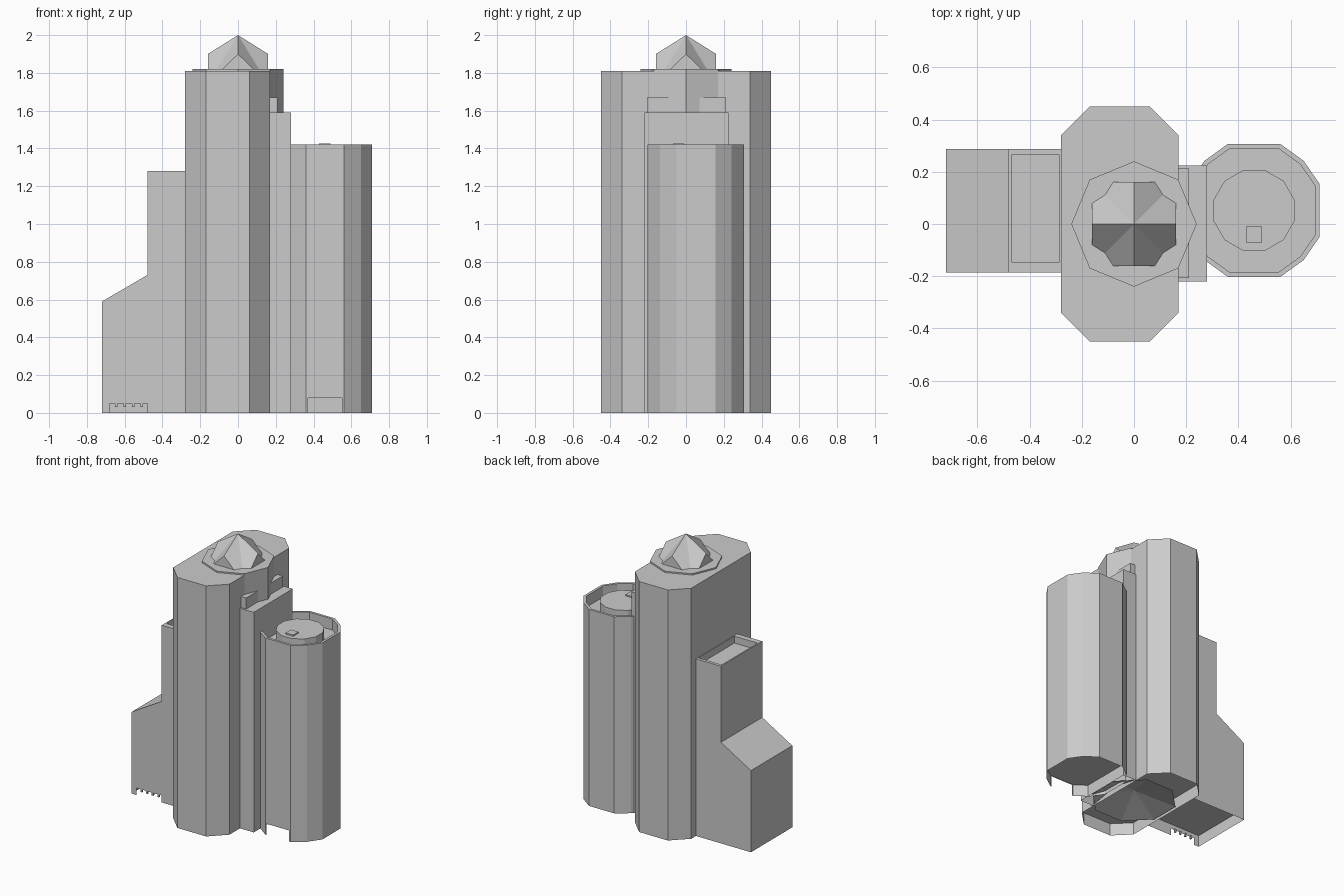
import bpy, bmesh, math

if "Cube" in bpy.data.objects:
    bpy.data.objects.remove(bpy.data.objects["Cube"])


def make(name, faces):
    """Flat-faced object from polygons given as lists of points."""
    bm = bmesh.new()
    for f in faces:
        bm.faces.new([bm.verts.new(p) for p in f])
    bmesh.ops.remove_doubles(bm, verts=bm.verts, dist=0.0005)
    bmesh.ops.recalc_face_normals(bm, faces=bm.faces)
    me = bpy.data.meshes.new(name)
    bm.to_mesh(me)
    bm.free()
    ob = bpy.data.objects.new(name, me)
    bpy.context.collection.objects.link(ob)
    return ob


def ring(pts, z):
    return [(x, y, z) for x, y in pts]


def strip(a, b):
    n = len(a)
    return [[a[i], a[(i + 1) % n], b[(i + 1) % n], b[i]] for i in range(n)]


def prism(name, pts, z0, z1, bottom=False):
    a, b = ring(pts, z0), ring(pts, z1)
    return make(name, strip(a, b) + [b] + ([a] if bottom else []))


def recess(outer, inner, z, floor):
    """Parapet rim, its inner walls and the sunken roof."""
    o, i, f = ring(outer, z), ring(inner, z), ring(inner, floor)
    return strip(o, i) + strip(i, f) + [f]


def rect(x0, x1, y0, y1):
    return [(x0, y0), (x1, y0), (x1, y1), (x0, y1)]


def ngon(cx, cy, r, n, turn=0.0):
    return [(cx + r * math.cos(turn + math.tau * k / n),
             cy + r * math.sin(turn + math.tau * k / n)) for k in range(n)]


# Main tower with chamfered corners, open underneath
tower = [(-.17, -.45), (.06, -.45), (.17, -.34), (.17, .34),
         (.06, .45), (-.17, .45), (-.28, .34), (-.28, -.34)]
prism("main_tower", tower, 0, 1.81)
make("tower_lobby_ceiling", [ring(tower, .09)])

# Octagonal core breaking through the tower roof and side
prism("octagon_core", ngon(0, 0, .24, 8), 1.55, 1.82)

# Cross-gabled cap: one eighth-pair of facets turned four times
cap = []
for k in range(4):
    c, s = [(1, 0), (0, 1), (-1, 0), (0, -1)][k]
    def t(x, y, z):
        return (x * c - y * s, x * s + y * c, z)
    apex, tip = t(0, 0, 2), t(.16, 0, 1.9)
    cap.append([t(.16, -.08, 1.82), t(.16, .08, 1.82), tip])
    for m in (1, -1):
        cap.append([apex, tip, t(.16, .08 * m, 1.82), t(.111, .111 * m, 1.82)])
make("gabled_cap", cap)

# Link block between the towers, with a small rooftop step
prism("link_block", rect(.17, .28, -.22, .225), 0, 1.59)
prism("link_roof_step", rect(.17, .21, -.207, .212), 1.59, 1.67)

# Round tower: twelve sides, sunken roof, doorway in the front facet
cx, cy = .46, .052
quarter = [(.1, .255), (.19, .19), (.25, .103)]
shape = []
for sx, sy in ((1, -1), (1, 1), (-1, 1), (-1, -1)):
    part = quarter if sx * sy < 0 else quarter[::-1]
    shape += [(sx * x, sy * y) for x, y in part]
outer = [(cx + x, cy + y) for x, y in shape]
inner = [(cx + x * .93, cy + y * .93) for x, y in shape]
walls = strip(ring(outer, 0), ring(outer, 1.42))[:-1]
yf = cy - .255
walls.append([(.36, yf, 0), (.37, yf, 0), (.37, yf, .08), (.55, yf, .08),
              (.55, yf, 0), (.56, yf, 0), (.56, yf, 1.42), (.36, yf, 1.42)])
make("round_tower", walls + recess(outer, inner, 1.42, 1.34))
make("round_tower_lobby_ceiling", [ring(outer, .085)])
prism("roof_drum", ngon(cx, cy, .16, 12, math.pi / 12), 1.34, 1.415)
prism("roof_hatch", rect(.43, .49, -.07, -.01), 1.40, 1.425)

# Stepped side wing with a sloping shoulder and a front opening
y0, y1 = -.185, .287
prof = [(-.28, 0), (-.28, 1.28), (-.48, 1.28), (-.48, .73), (-.72, .59), (-.72, 0)]
notch = [(-.68, 0), (-.68, .05), (-.48, .05), (-.48, 0)]
front = [(x, y0, z) for x, z in prof]
back = [(x, y1, z) for x, z in prof]
skins = [front + [(x, y0, z) for x, z in notch], back]
for i in (2, 3, 4):
    skins.append([front[i], front[i + 1], back[i + 1], back[i]])
skins += recess(rect(-.48, -.28, y0, y1), rect(-.47, -.285, -.145, .265), 1.28, 1.23)
make("side_wing", skins)
make("wing_lobby_ceiling", [ring(rect(-.72, -.28, y0, y1), .085)])

# Short hanging dividers in the wing opening
for k in range(4):
    x = -.65 + k * .045
    prism("opening_divider", rect(x, x + .012, y0, y0 + .012), .03, .055, True)

# Shallow octagonal canopy inside the lobby
rim = ring(ngon(0, 0, .29, 8, math.pi / 8), .01)
make("lobby_canopy", [[rim[i], rim[(i + 1) % 8], (0, 0, .085)] for i in range(8)])
